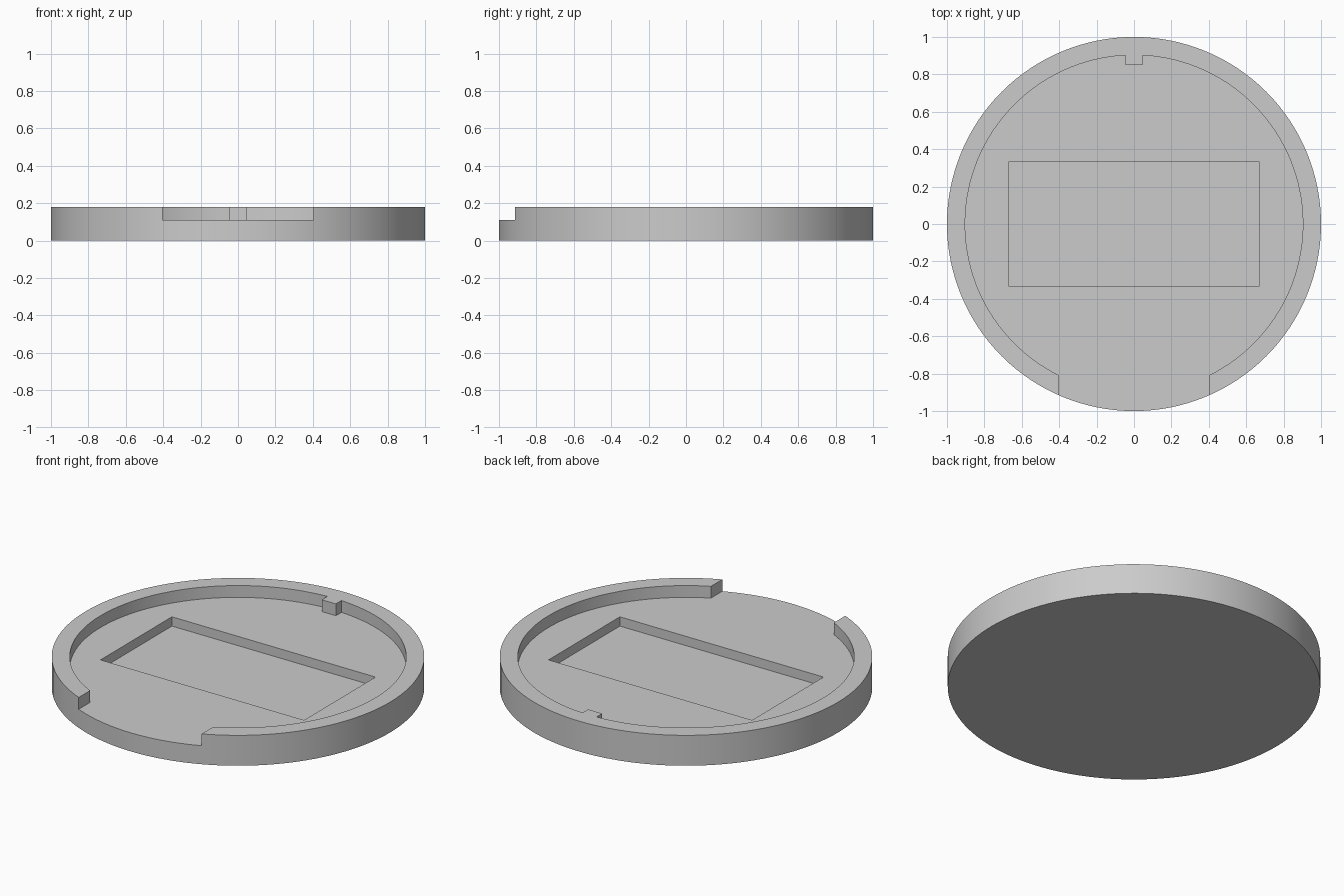
import bpy, bmesh, math

if "Cube" in bpy.data.objects:
    bpy.data.objects.remove(bpy.data.objects["Cube"], do_unlink=True)

HEIGHT, FLOOR, POCKET_FLOOR = 0.18, 0.11, 0.055
INNER_R = 0.903
KEY_HALF, KEY_Y = 0.046, 0.85
GAP_HALF = 0.403
POCKET_X, POCKET_Y = 0.667, 0.334
ABOVE = 0.3

grey = bpy.data.materials.new("plain grey")
grey.use_nodes = True
colour = (0.6, 0.6, 0.6, 1)
grey.diffuse_color = colour
grey.node_tree.nodes["Principled BSDF"].inputs["Base Color"].default_value = colour


def arc(radius, start, end, steps):
    angles = [start + (end - start) * i / steps for i in range(steps + 1)]
    return [(radius * math.cos(a), radius * math.sin(a)) for a in angles]


def prism(name, outline, z0, z1):
    """Extrude a flat outline between two heights."""
    bm = bmesh.new()
    face = bm.faces.new([bm.verts.new((x, y, z0)) for x, y in outline])
    top = bmesh.ops.extrude_face_region(bm, geom=[face])["geom"]
    bmesh.ops.translate(bm, vec=(0, 0, z1 - z0),
                        verts=[v for v in top if isinstance(v, bmesh.types.BMVert)])
    bmesh.ops.recalc_face_normals(bm, faces=bm.faces)
    mesh = bpy.data.meshes.new(name)
    bm.to_mesh(mesh)
    bm.free()
    mesh.materials.append(grey)
    obj = bpy.data.objects.new(name, mesh)
    bpy.context.collection.objects.link(obj)
    return obj


# Round body
base = prism("round_base", arc(1, 0, 2 * math.pi, 128)[:-1], 0, HEIGHT)

# Recess outline: right half with front opening and back key, then mirrored
start = -math.acos(GAP_HALF / INNER_R)
end = math.acos(KEY_HALF / INNER_R)
half = [(GAP_HALF, -1.2)] + arc(INNER_R, start, end, 56) + [(KEY_HALF, KEY_Y)]
recess = prism("recess_cutter", half + [(-x, y) for x, y in reversed(half)], FLOOR, ABOVE)

# Rectangular pocket in the recess floor
corners = [(sx * POCKET_X, sy * POCKET_Y) for sx, sy in ((-1, -1), (1, -1), (1, 1), (-1, 1))]
pocket = prism("pocket_cutter", corners, POCKET_FLOOR, ABOVE)

# Cut both, then drop the cutters
bpy.context.view_layer.objects.active = base
for cutter in (recess, pocket):
    cutter.hide_render = True
    cut = base.modifiers.new(cutter.name, "BOOLEAN")
    cut.operation = "DIFFERENCE"
    cut.solver = "EXACT"
    cut.object = cutter
    bpy.ops.object.modifier_apply(modifier=cut.name)
    bpy.data.objects.remove(cutter, do_unlink=True)

# Smooth round walls, sharp corners
bpy.ops.object.select_all(action="DESELECT")
base.select_set(True)
bpy.ops.object.shade_smooth_by_angle(angle=math.radians(30))
